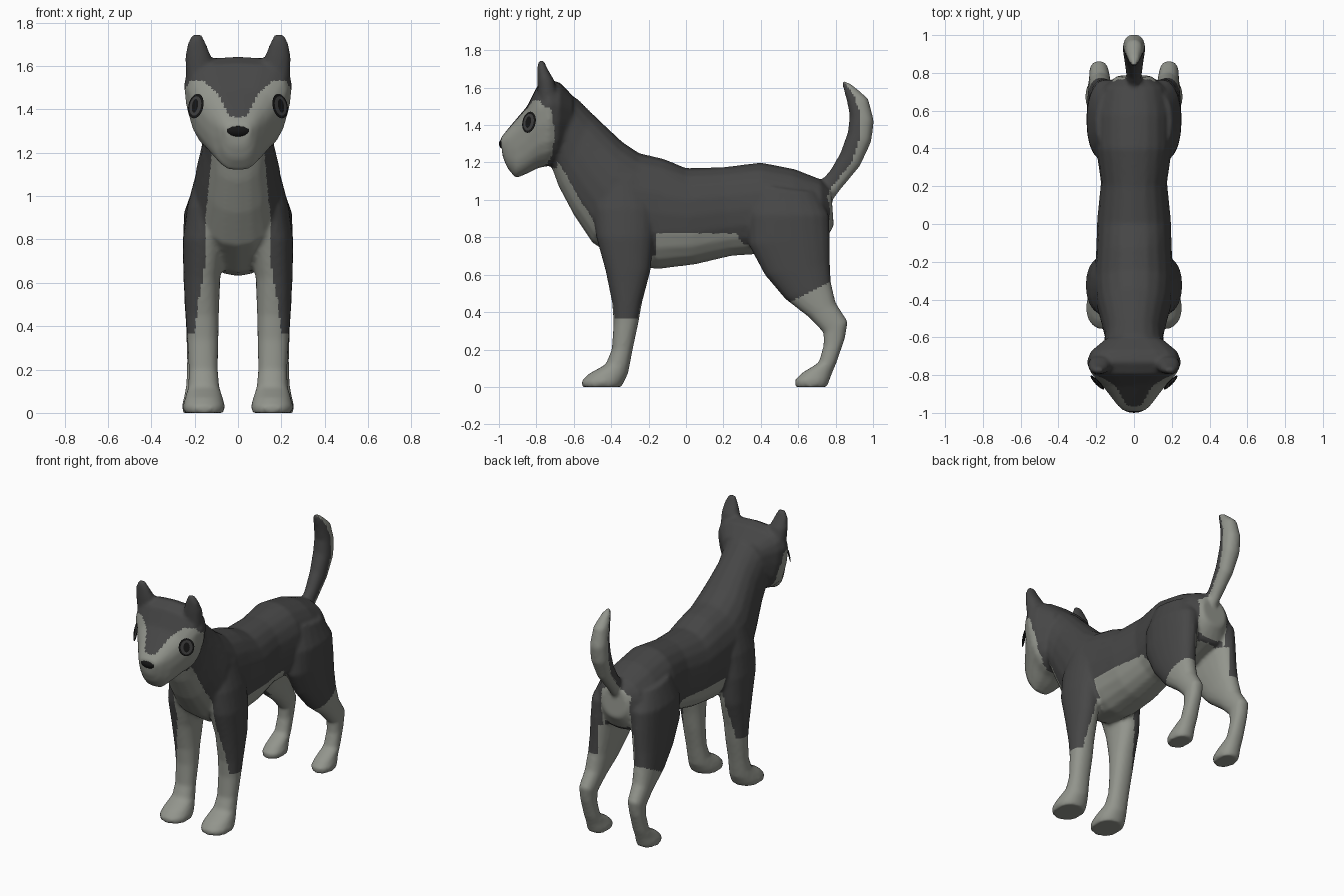
import bpy, bmesh, math
from mathutils import Vector
from mathutils.bvhtree import BVHTree

cube = bpy.data.objects.get("Cube")
if cube:
    bpy.data.objects.remove(cube)


def material(name, r, g, b):
    mat = bpy.data.materials.new(name)
    mat.use_nodes = True
    mat.diffuse_color = (r, g, b, 1)
    shader = mat.node_tree.nodes["Principled BSDF"]
    shader.inputs["Base Color"].default_value = (r, g, b, 1)
    shader.inputs["Roughness"].default_value = 0.9
    return mat


dark_fur = material("dark grey fur", 0.062, 0.062, 0.062)
light_fur = material("light grey fur", 0.29, 0.30, 0.265)
black = material("black", 0.008, 0.008, 0.008)
iris_grey = material("iris grey", 0.05, 0.05, 0.05)


def add_object(name, bm, mats):
    mesh = bpy.data.meshes.new(name)
    bm.to_mesh(mesh)
    bm.free()
    obj = bpy.data.objects.new(name, mesh)
    bpy.context.collection.objects.link(obj)
    for mat in mats:
        mesh.materials.append(mat)
    return obj


def loft(bm, sections, side=1, power=0.9, taper=0.0, count=20):
    """Skin closed rings; each is (y, z of one edge, y, z of the other, centre x, half width)."""
    rings = []
    for ya, za, yb, zb, x, w in sections:
        a, b = Vector((side * x, ya, za)), Vector((side * x, yb, zb))
        ring = []
        for i in range(count):
            t = 2 * math.pi * i / count
            c = math.copysign(abs(math.cos(t)) ** power, math.cos(t))
            s = math.copysign(abs(math.sin(t)) ** power, math.sin(t))
            p = (a + b) / 2 + (a - b) / 2 * s
            p.x += w * c * (1 + taper * s)
            ring.append(bm.verts.new(p))
        rings.append(ring)
    faces = [bm.faces.new(rings[0]), bm.faces.new(rings[-1])]
    for r, q in zip(rings, rings[1:]):
        for i in range(count):
            j = (i + 1) % count
            faces.append(bm.faces.new((r[i], r[j], q[j], q[i])))
    bmesh.ops.recalc_face_normals(bm, faces=faces)


# Torso and neck
torso = [
    (.775, 1.06, .79, .86, 0, .09), (.72, 1.11, .73, .76, 0, .17),
    (.58, 1.165, .55, .70, 0, .20), (.40, 1.20, .38, .71, 0, .20),
    (.20, 1.175, .24, .70, 0, .175), (0, 1.17, .05, .655, 0, .195),
    (-.12, 1.22, -.15, .63, 0, .20), (-.25, 1.25, -.32, .65, 0, .21),
    (-.34, 1.31, -.50, .77, 0, .20), (-.42, 1.385, -.60, .92, 0, .175),
    (-.50, 1.46, -.68, 1.07, 0, .155), (-.58, 1.54, -.72, 1.18, 0, .16),
    (-.66, 1.58, -.74, 1.25, 0, .16)]
# Head, from the nape to the muzzle
head = [
    (-.60, 1.55, -.62, 1.28, 0, .14), (-.67, 1.625, -.69, 1.20, 0, .22),
    (-.73, 1.645, -.74, 1.18, 0, .24), (-.795, 1.61, -.79, 1.17, 0, .215),
    (-.85, 1.50, -.85, 1.14, 0, .165), (-.91, 1.43, -.91, 1.115, 0, .12),
    (-.96, 1.37, -.955, 1.17, 0, .085), (-.992, 1.33, -.98, 1.23, 0, .055)]
tail = [
    (.70, 1.08, .77, .98, 0, .035), (.77, 1.155, .83, 1.06, 0, .042),
    (.825, 1.25, .93, 1.18, 0, .052), (.865, 1.36, .99, 1.31, 0, .06),
    (.875, 1.45, 1.005, 1.42, 0, .057), (.86, 1.53, .975, 1.54, 0, .047),
    (.84, 1.60, .895, 1.61, 0, .028), (.83, 1.63, .855, 1.635, 0, .012)]
front_leg = [
    (-.45, 1.12, -.22, 1.12, .11, .08), (-.50, .95, -.16, .95, .125, .11),
    (-.48, .80, -.17, .80, .155, .10), (-.43, .62, -.19, .62, .167, .085),
    (-.395, .45, -.235, .45, .165, .077), (-.387, .34, -.255, .34, .162, .072),
    (-.397, .20, -.285, .20, .160, .067), (-.43, .12, -.30, .12, .158, .072),
    (-.52, .07, -.31, .07, .157, .087), (-.56, .03, -.33, .03, .157, .098),
    (-.555, 0, -.345, 0, .157, .092)]
hind_leg = [
    (.38, 1.08, .70, 1.04, .12, .08), (.33, .92, .765, .92, .145, .105),
    (.335, .76, .77, .80, .155, .097), (.42, .60, .77, .66, .165, .085),
    (.53, .47, .775, .56, .175, .072), (.66, .37, .80, .45, .18, .06),
    (.735, .29, .865, .35, .185, .052), (.735, .22, .85, .26, .187, .048),
    (.71, .13, .805, .13, .187, .052), (.62, .075, .78, .07, .187, .062),
    (.58, .035, .765, .03, .187, .072), (.585, 0, .755, 0, .187, .066)]
ear = [
    (-.79, 1.54, -.68, 1.54, .175, .065), (-.795, 1.64, -.705, 1.64, .183, .06),
    (-.795, 1.70, -.74, 1.70, .19, .044), (-.79, 1.745, -.76, 1.745, .19, .022)]

bm = bmesh.new()
loft(bm, torso)
loft(bm, head, power=0.7, taper=0.2)
loft(bm, tail)
for side in (1, -1):
    for part in (front_leg, hind_leg, ear):
        loft(bm, part, side)
blank = add_object("body_blank", bm, [])

# Fuse the parts into one soft skin
remesh = blank.modifiers.new("fuse", 'REMESH')
remesh.mode = 'VOXEL'
remesh.voxel_size = 0.012
remesh.use_smooth_shade = True
soften = blank.modifiers.new("soften", 'SMOOTH')
soften.factor = 0.5
soften.iterations = 5
graph = bpy.context.evaluated_depsgraph_get()
skin = bpy.data.meshes.new_from_object(blank.evaluated_get(graph))
bpy.data.objects.remove(blank)
body = bpy.data.objects.new("body", skin)
bpy.context.collection.objects.link(body)
skin.materials.clear()
skin.materials.append(dark_fur)
skin.materials.append(light_fur)


def along(points, t):
    """Straight-line interpolation through (position, value) pairs."""
    for (a, va), (b, vb) in zip(points, points[1:]):
        if t <= b:
            return va + (vb - va) * max(0, t - a) / (b - a)
    return points[-1][1]


# Coat pattern borders
brow = [(0, 1.36), (.04, 1.37), (.07, 1.43), (.1, 1.48), (.17, 1.535), (.22, 1.53), (.26, 1.47)]
cheek = [(1.17, -.76), (1.23, -.72), (1.35, -.70), (1.48, -.72), (1.54, -.78)]
chest = [(.36, .2), (.5, .185), (.7, .15), (.9, .15), (1.2, .12)]
plume = [(1.05, .765), (1.2, .885), (1.35, .935), (1.45, .935), (1.55, .90), (1.63, .845)]


def is_light(p):
    x, y, z = abs(p.x), p.y, p.z
    if y < -.69 and z > 1.17:
        return y < along(cheek, z) and z < along(brow, x)
    if y < -.16:
        return z < .37 or (x < along(chest, z) and z < .9 - 1.1 * (y + .35))
    if y < .27 + .6 * (.82 - z) and y < .5 and z > .3:
        return z < .82
    if z > 1.03:
        return y > .76 and y > along(plume, z)
    if y > .74 and x < .11:
        return True
    return z < .45 + .5 * (y - .55) or (x < .14 and z < .76)


for face in skin.polygons:
    face.material_index = int(is_light(face.center))
    face.use_smooth = True

# Nose
bm = bmesh.new()
bmesh.ops.create_uvsphere(bm, u_segments=16, v_segments=10, radius=1)
for v in bm.verts:
    v.co = Vector((v.co.x * .07, v.co.y * .04 - .96, v.co.z * .034 + 1.30))
    v.co.x *= 1 + 4 * (v.co.z - 1.30)
for f in bm.faces:
    f.smooth = True
add_object("nose", bm, [black])

# Eyes: stacked thin plates on the face
tree = BVHTree.FromPolygons([v.co for v in skin.vertices], [f.vertices[:] for f in skin.polygons])
for side, label in ((1, "left"), (-1, "right")):
    normal = Vector((side * .7, -.68, .2)).normalized()
    start = Vector((side * .195, -.84, 1.415)) + normal * .3
    hit = tree.ray_cast(start, -normal)[0]
    turn = normal.to_track_quat('Z', 'Y')
    plates = (("rim", .05, .058, .010, black), ("iris", .038, .046, .013, iris_grey),
              ("pupil", .02, .032, .016, black))
    for name, width, height, lift, mat in plates:
        bm = bmesh.new()
        bmesh.ops.create_circle(bm, cap_ends=True, segments=20, radius=1)
        for v in bm.verts:
            v.co = hit + turn @ Vector((v.co.x * width, v.co.y * height, lift))
        add_object(label + "_eye_" + name, bm, [mat])
